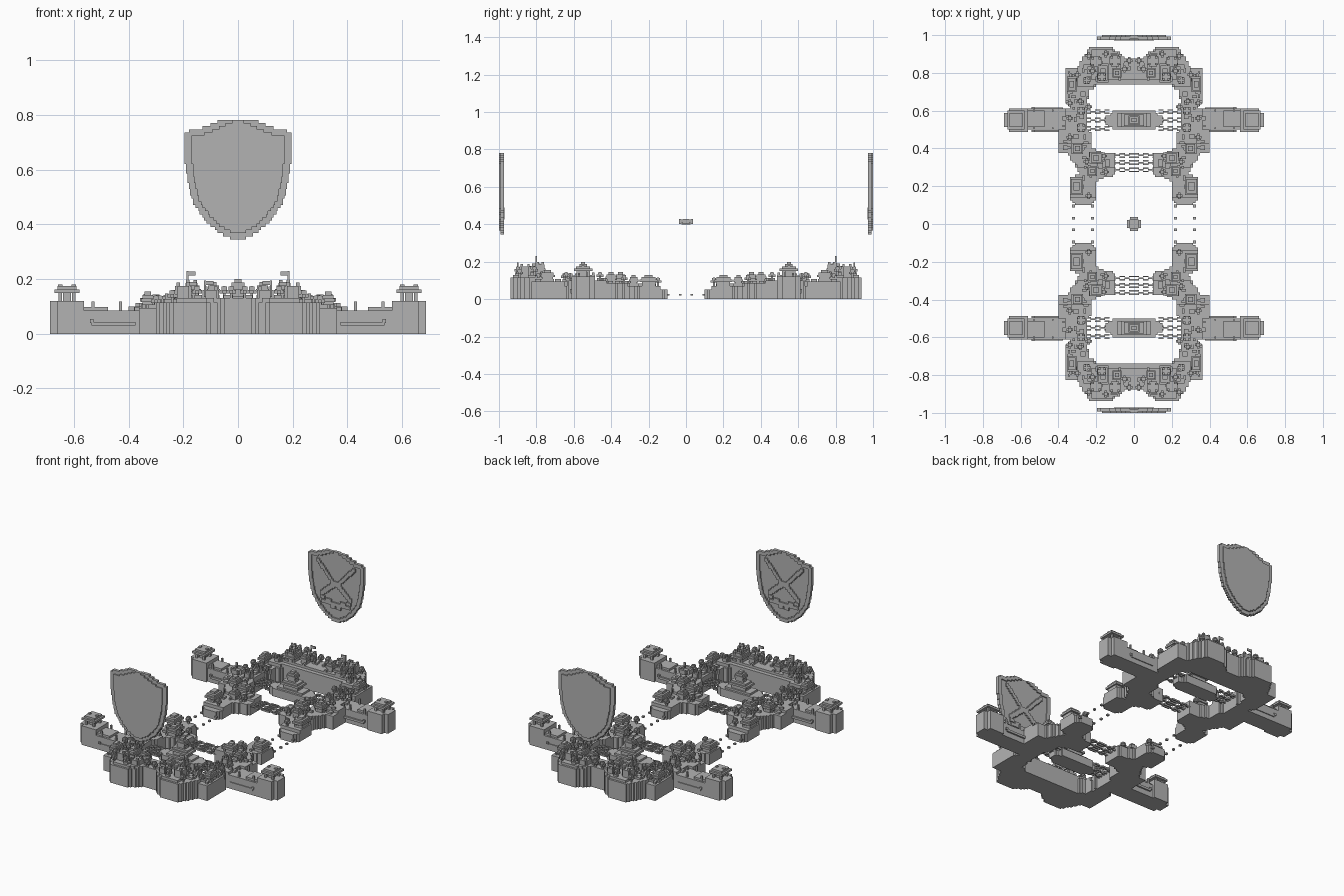
import bpy, bmesh, random
from mathutils import Matrix
from mathutils.geometry import intersect_point_line

cube = bpy.data.objects.get("Cube")
if cube:
    bpy.data.objects.remove(cube)
random.seed(4)
U = 0.0125  # block size

stone = bpy.data.materials.new("plain_grey")
stone.use_nodes = True
GREY = (0.45, 0.45, 0.45, 1)
stone.diffuse_color = GREY
stone.node_tree.nodes["Principled BSDF"].inputs["Base Color"].default_value = GREY


def finish(name, bm):
    mesh = bpy.data.meshes.new(name)
    bm.to_mesh(mesh)
    bm.free()
    mesh.materials.append(stone)
    obj = bpy.data.objects.new(name, mesh)
    bpy.context.collection.objects.link(obj)


def inside(x, y, poly):
    hit = False
    for (ax, ay), (bx, by) in zip(poly, poly[1:] + poly[:1]):
        if (ay > y) != (by > y) and x < (bx - ax) * (y - ay) / (by - ay) + ax:
            hit = not hit
    return hit


def rect(x0, x1, y0, y1):
    return [(x0, y0), (x1, y0), (x1, y1), (x0, y1)]


def block_field(layers, bottom=0.0, half=(56, 80)):
    """Stepped height field from layers of (outline, height), mirrored in both axes."""
    height = {}
    for i in range(-half[0], half[0]):
        for j in range(-half[1], half[1]):
            x, y = abs(i + .5) * U, abs(j + .5) * U
            for poly, h in layers:
                if inside(x, y, poly):
                    height[i, j] = h
    bm = bmesh.new()

    def quad(*pts):
        bm.faces.new([bm.verts.new(p) for p in pts])
    for (i, j), h in height.items():
        a, b, c, d = i * U, (i + 1) * U, j * U, (j + 1) * U
        quad((a, c, h), (b, c, h), (b, d, h), (a, d, h))
        quad((a, d, bottom), (b, d, bottom), (b, c, bottom), (a, c, bottom))
        sides = {(0, -1): ((a, c), (b, c)), (1, 0): ((b, c), (b, d)),
                 (0, 1): ((b, d), (a, d)), (-1, 0): ((a, d), (a, c))}
        for (di, dj), (p, q) in sides.items():
            low = height.get((i + di, j + dj), bottom)
            if low < h:
                quad((*p, low), (*q, low), (*q, h), (*p, h))
    bmesh.ops.remove_doubles(bm, verts=bm.verts, dist=1e-5)
    bmesh.ops.dissolve_limit(bm, angle_limit=0.01, verts=bm.verts, edges=bm.edges)
    return bm


def box(bm, x, y, z, sx, sy, sz):
    """Box standing on z, repeated in every mirrored quarter."""
    for px, py in {(x, y), (-x, y), (x, -y), (-x, -y)}:
        bmesh.ops.create_cube(bm, size=1, matrix=Matrix.Translation((px, py, z + sz / 2))
                              @ Matrix.Diagonal((sx, sy, sz, 1)))


def group(name, maker, places):
    bm = bmesh.new()
    for place in places:
        maker(bm, *place)
    finish(name, bm)


def house(bm, x, y, z, sx, sy):
    box(bm, x, y, z, sx * .75, sy * .75, .025)
    for k, scale in enumerate((1, .8, .45)):
        box(bm, x, y, z + .022 + k * U, sx * scale, sy * scale, U)


def tree(bm, x, y, z):
    box(bm, x, y, z, .01, .01, .045)
    box(bm, x, y, z + .018, .036, U, U)
    box(bm, x, y, z + .018, U, .036, U)
    box(bm, x, y, z + .03, .02, .02, U)


def turret(bm, x, y, z, width, tall):
    box(bm, x, y, z, width * .7, width, tall)
    box(bm, x, y, z, width, width * .7, tall)
    for dx in (-1, 1):
        for dy in (-1, 1):
            box(bm, x + dx * width * .3, y + dy * width * .3, z + tall, U, U, U)


def banner(bm, x, y, z):
    box(bm, x, y, z, .007, .007, .06)
    box(bm, x - .015, y, z + .043, .03, .007, .015)


def lookout(bm, x, y, z):
    for dx in (-.025, .025):
        for dy in (-.03, .03):
            box(bm, x + dx, y + dy, z, U, U, .03)
    box(bm, x, y, z, .03, .04, .03)
    box(bm, x, y, z + .03, .092, .1, U)
    box(bm, x, y, z + .042, .07, .075, U)
    for dx in (-.025, .025):
        box(bm, x + dx, y, z + .05, .016, .016, .01)


def chain(bm, x0, x1, y, z):
    links = round((x1 - x0) / .025)
    for k in range(links):
        x = x0 + (k + .5) * .025
        if k % 2:
            box(bm, x, y, z, .028, .008, .01)
        else:
            for dy in (-.009, .009):
                box(bm, x, y + dy, z, .028, .007, .01)


# Ground: ring, flanks, feet and side arms
ring = [(0, .875), (.05, .875), (.07, .9), (.12, .935), (.24, .935), (.27, .88), (.3, .83),
        (.365, .83), (.365, .65), (.32, .61), (.395, .61), (.395, .38), (.35, .37),
        (.31, .31), (.29, .26), (.34, .25), (.34, .13), (.31, .1), (.23, .1), (.2, .13),
        (.2, .22), (.17, .24), (.1, .26), (.1, .37), (.17, .38), (.22, .4), (.22, .48),
        (.25, .5), (.25, .6), (.24, .7), (.19, .74), (0, .74)]


def clip(x0, x1, y0, y1):
    """Ring outline limited to a rectangle."""
    return [(min(max(x, x0), x1), min(max(y, y0), y1)) for x, y in ring]


layers = [(ring, .07), (clip(0, 1, .1, .14), .05), (clip(0, 1, .3, .5), .085),
          (clip(.2, 1, .42, .64), .1), (clip(0, 1, .64, 1), .095),
          (clip(0, .3, .72, 1), .115), (clip(0, .23, .76, .92), .13),
          (rect(.36, .56, .495, .61), .085), (rect(.48, .56, .51, .595), .098),
          (rect(.56, .665, .49, .61), .12), (rect(.66, .682, .515, .585), .12)]
finish("arena_ground", block_field(layers))

# Hanging bridge decks
deck = [(0, .5), (.1, .5), (.15, .53), (.15, .57), (.1, .6), (0, .6)]
finish("bridge_deck", block_field([(deck, .08), (rect(0, .09, .51, .59), .092)], .03))

# Chains carrying the bridges
spans = [(.13, .255, .55 + d, .06) for d in (-.045, 0, .045)]
spans += [(0, .125, .325 + d, .045) for d in (-.038, 0, .038)]
group("bridge_chains", chain, spans)

# Buildings
group("houses", house, [
    (.305, .2, .07, .07, .095), (.2, .35, .085, .07, .06), (.3, .4, .085, .06, .06),
    (.165, .8, .13, .06, .1), (.33, .74, .095, .05, .08), (0, .55, .092, .13, .075),
    (.22, .28, .07, .05, .05), (.09, .8, .13, .05, .05)])
group("bridge_house_roof", house, [(0, .55, .14, .06, .05)])
group("turrets", turret, [
    (.1, .865, .13, .06, .03), (.2, .86, .13, .06, .045), (.28, .51, .1, .045, .03),
    (.28, .6, .1, .04, .025), (.17, .78, .13, .045, .055), (.25, .76, .115, .035, .02)])
group("trees", tree, [
    (.025, .865, .13), (.05, .82, .13), (.24, .89, .115), (.15, .9, .13), (.22, .81, .13),
    (.34, .64, .1), (.285, .65, .095), (.34, .56, .1), (.15, .275, .07), (.25, .33, .085),
    (.34, .46, .1), (.24, .62, .095), (.16, .36, .085), (.24, .15, .07), (.3, .79, .095)])
group("banners", banner, [(.185, .8, .17), (.12, .9, .135)])
group("arm_lookouts", lookout, [(.625, .55, .12)])

# Posts, arm trim and stepping stones
posts = [(x, y, .08, .01, .01, .038) for x in (.43, .53) for y in (.505, .6)]
group("arm_posts", box, posts)
trim = [(.455, y, .03, .16, .01, .014) for y in (.492, .613)]
trim += [(.535, y, .04, .014, .012, .014) for y in (.492, .613)]
group("arm_side_trim", box, trim)
group("stepping_stones", box, [(x, y, .018, .014, .014, .01)
                               for x in (.22, .32) for y in (.03, .095)])

# Low rubble scattered over the ground
rubble = []
while len(rubble) < 90:
    x, y = random.uniform(.02, .4), random.uniform(.15, .92)
    tops = [h for poly, h in layers if inside(x, y, poly)]
    if tops and all(inside(x + dx, y + dy, ring) for dx in (-.02, .02) for dy in (-.02, .02)):
        rubble.append((x, y, tops[-1], random.choice((1, 2)) * U, random.choice((1, 2)) * U, U))
group("rubble", box, rubble)

# Floating bowl over the middle
bm = block_field([(rect(0, .026, 0, .026), .41)], .398)
for a in (-1, 1):
    for cx, cy, sx, sy in ((a * .031, 0, .014, .04), (0, a * .031, .04, .014)):
        bmesh.ops.create_cube(bm, size=1, matrix=Matrix.Translation((cx, cy, .414))
                              @ Matrix.Diagonal((sx, sy, .026, 1)))
finish("floating_bowl", bm)

# Floating shields: half outline as (x, z), drawn in stepped rows
shield = [(0, .805), (.02, .8), (.1, .765), (.15, .745), (.197, .74), (.197, .66),
          (.185, .56), (.165, .48), (.12, .415), (.07, .37), (.02, .345), (0, .345)]
field = [(x * .87, .575 + (z - .575) * .9) for x, z in shield]
blade = [(.015, .6), (.125, .72), (.14, .7), (.03, .585), (.115, .505), (.1, .485),
         (0, .565), (0, .6)]


def shield_layer(bm, test, y, thick):
    step = U * .92
    for k in range(38):
        z = .345 + (k + .5) * step
        row = [test(i * .005 + .0025, z) for i in range(41)] + [False]
        start = None
        for i, on in enumerate(row):
            if on and start is None:
                start = i
            if not on and start is not None:
                a, b = start * .005, i * .005
                if start == 0:
                    box(bm, 0, y, z - step / 2, 2 * b, thick, step)
                else:
                    box(bm, (a + b) / 2, y, z - step / 2, b - a, thick, step)
                start = None


bm = bmesh.new()
shield_layer(bm, lambda x, z: inside(x, z, field), .9965, .007)
shield_layer(bm, lambda x, z: inside(x, z, shield), .987, .012)
finish("shield_plates", bm)
bm = bmesh.new()
shield_layer(bm, lambda x, z: inside(x, z, shield) and not inside(x, z, field), .9775, .007)
finish("shield_rims", bm)
bm = bmesh.new()
shield_layer(bm, lambda x, z: inside(x, z, blade), .9775, .007)
for x, z, w in ((0, .445, .2), (.05, .46, .04), (.09, .47, .03), (.02, .425, .03)):
    box(bm, x, .976, z, w, .009, .02)
finish("shield_emblems", bm)
